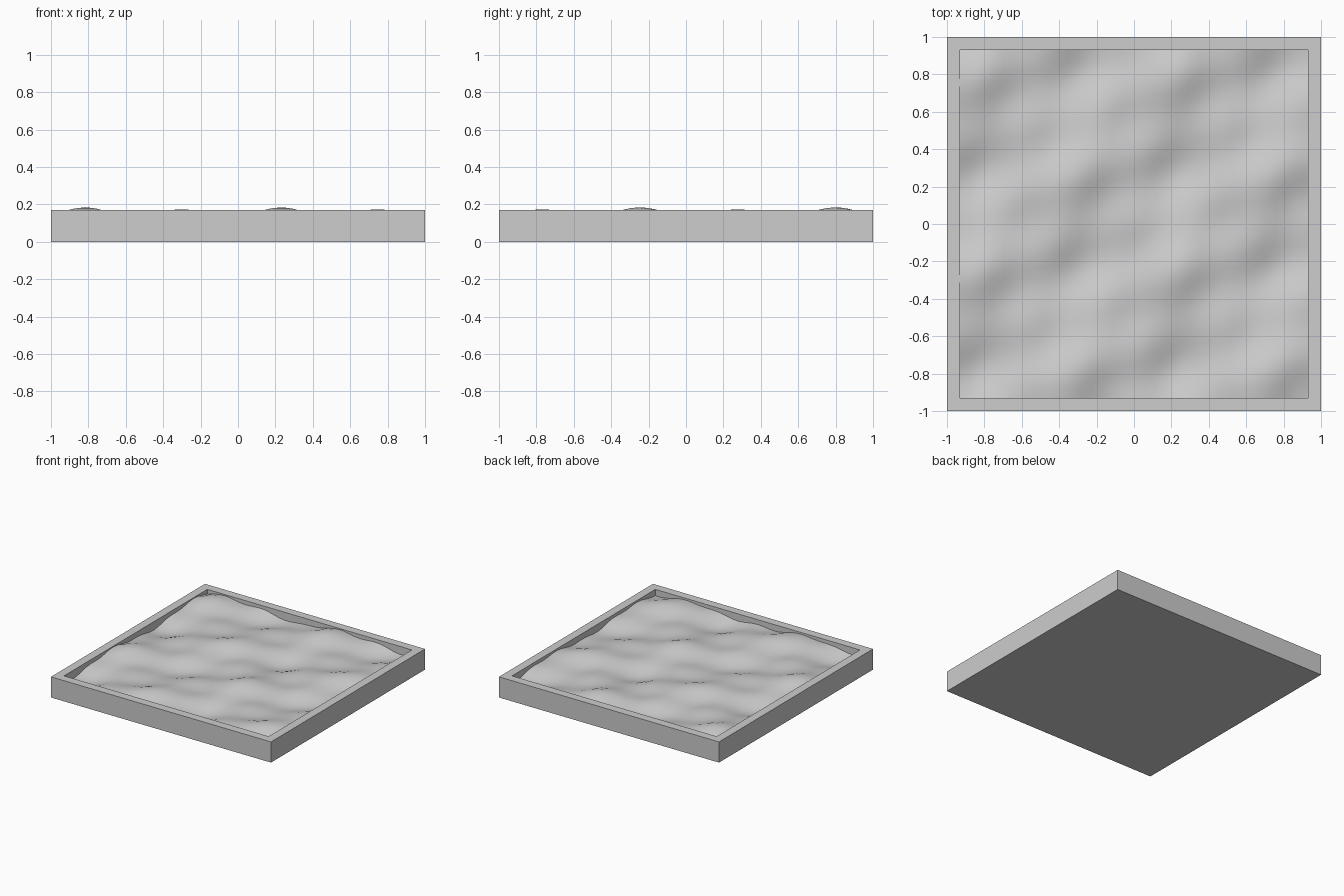
import bpy, bmesh
from math import cos

cube = bpy.data.objects.get("Cube")
if cube:
    bpy.data.objects.remove(cube, do_unlink=True)

grey = bpy.data.materials.new("mid_grey")
grey.use_nodes = True
grey.diffuse_color = (0.61, 0.61, 0.61, 1)
grey.node_tree.nodes["Principled BSDF"].inputs["Base Color"].default_value = grey.diffuse_color

HEIGHT, RIM, FLOOR = 0.17, 0.07, 0.05
INNER = 1 - RIM


def finish(bm, name):
    mesh = bpy.data.meshes.new(name)
    bm.to_mesh(mesh)
    bm.free()
    mesh.materials.append(grey)
    obj = bpy.data.objects.new(name, mesh)
    bpy.context.collection.objects.link(obj)


# Square tray: a slab with its top inset and sunk to leave a rim
bm = bmesh.new()
bmesh.ops.create_cube(bm, size=2)
for v in bm.verts:
    v.co.z = HEIGHT if v.co.z > 0 else 0
bm.normal_update()
top = max(bm.faces, key=lambda f: f.normal.z)
bmesh.ops.inset_region(bm, faces=[top], thickness=RIM, use_even_offset=True)
pit = bmesh.ops.extrude_discrete_faces(bm, faces=[top])["faces"][0]
for v in pit.verts:
    v.co.z = FLOOR
finish(bm, "tray")


# Rippled water surface: diagonal swells with finer cross ripples
def wave(x, y):
    a, b = 6 * (x - 0.23), 6 * (y - 0.8)
    swell = 0.022 * cos(a - b) + 0.009 * cos(a + b)
    ripple = 0.008 * (cos(3 * a - b) + cos(a - 3 * b)) + 0.006 * cos(2 * a + b)
    return 0.132 + swell + ripple


bm = bmesh.new()
bmesh.ops.create_grid(bm, x_segments=32, y_segments=32, size=INNER)
for v in bm.verts:
    v.co.z = wave(v.co.x, v.co.y)
for f in bm.faces:
    f.smooth = True
finish(bm, "water_surface")
